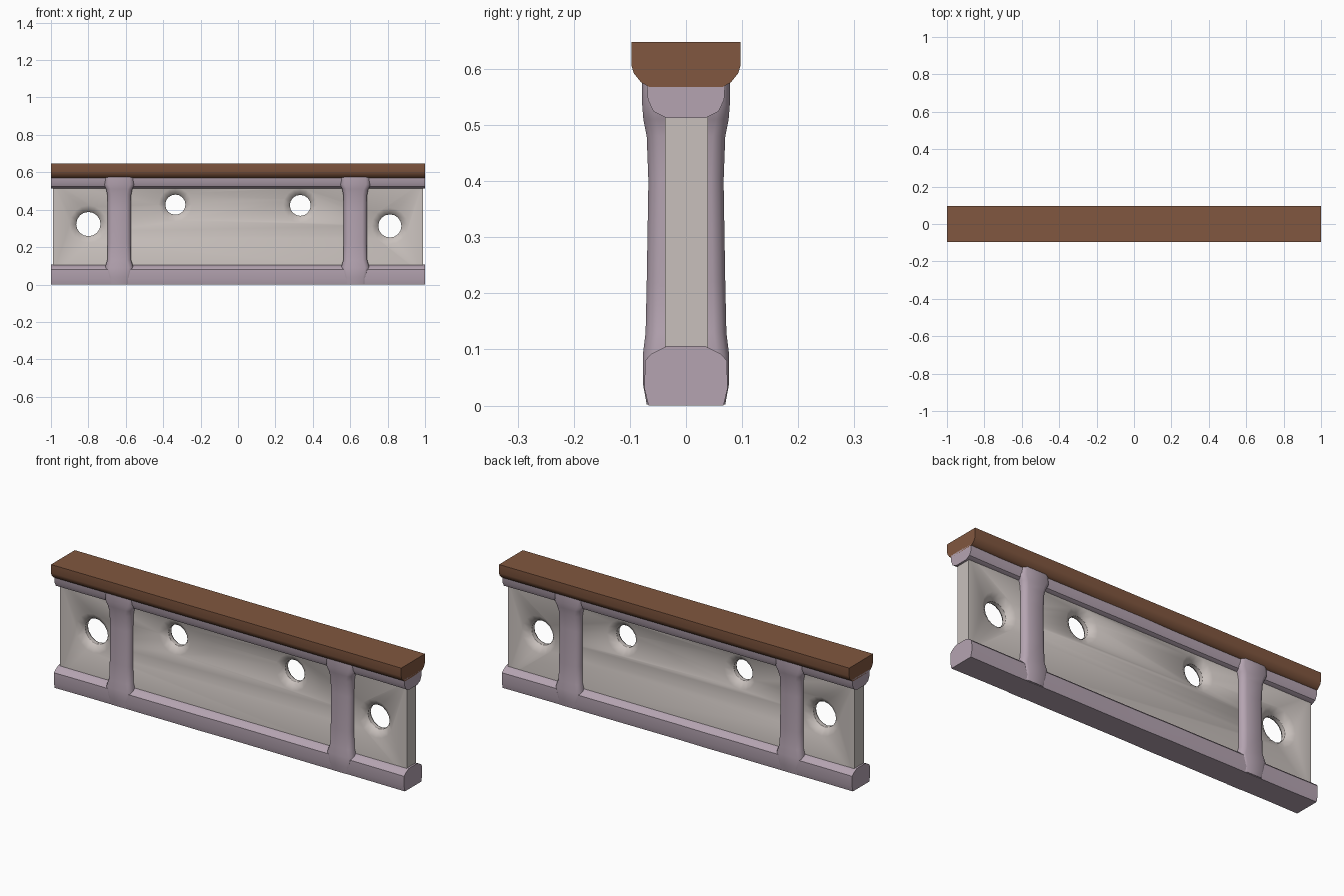
import bpy, bmesh, math, random
from mathutils import Matrix

random.seed(4)
if "Cube" in bpy.data.objects:
    bpy.data.objects.remove(bpy.data.objects["Cube"], do_unlink=True)


def material(name, rgb):
    m = bpy.data.materials.new(name)
    m.use_nodes = True
    m.diffuse_color = (*rgb, 1)
    m.node_tree.nodes["Principled BSDF"].inputs["Base Color"].default_value = (*rgb, 1)
    return m


wood = material("brown wood", (0.22, 0.095, 0.05))
trim = material("mauve stone", (0.46, 0.37, 0.44))
plaster = material("pale plaster", (0.58, 0.53, 0.505))


def loft(name, rings, mat, smooth=30):
    """Skin a closed solid through a list of matching rings of points."""
    bm = bmesh.new()
    loops = [[bm.verts.new(p) for p in ring] for ring in rings]
    n = len(loops[0])
    for a, b in zip(loops, loops[1:]):
        for i in range(n):
            j = (i + 1) % n
            bm.faces.new((a[i], a[j], b[j], b[i]))
    bm.faces.new(loops[0])
    bm.faces.new(loops[-1])
    bmesh.ops.recalc_face_normals(bm, faces=bm.faces)
    mesh = bpy.data.meshes.new(name)
    bm.to_mesh(mesh)
    bm.free()
    mesh.materials.append(mat)
    ob = bpy.data.objects.new(name, mesh)
    bpy.context.collection.objects.link(ob)
    bpy.ops.object.select_all(action='DESELECT')
    bpy.context.view_layer.objects.active = ob
    ob.select_set(True)
    bpy.ops.object.shade_smooth_by_angle(angle=math.radians(smooth))
    return ob


def beam(name, half_profile, mat, wobble):
    """Run a mirrored y-z profile along x, with slight hand-hewn unevenness."""
    profile = half_profile + [(-y, z) for y, z in reversed(half_profile)]
    rings = []
    for i in range(13):
        x = -1 + i / 6
        k = 1 - random.uniform(0, wobble) * (0 < i < 12)
        rings.append([(x, y * k, z) for y, z in profile])
    return loft(name, rings, mat)


# Long horizontal members
beam("wooden_handrail", [(0.066, 0.568), (0.08, 0.576), (0.093, 0.592),
                         (0.097, 0.605), (0.097, 0.648)], wood, 0.02)
beam("top_rail", [(0.034, 0.512), (0.058, 0.524), (0.068, 0.545), (0.07, 0.578)], trim, 0.05)
beam("bottom_rail", [(0.067, 0), (0.074, 0.03), (0.073, 0.08), (0.062, 0.092),
                     (0.034, 0.106)], trim, 0.04)

# Posts: bevelled section, flaring where they meet the rails
sections = [(0.002, 0.064, 0.07), (0.04, 0.066, 0.077), (0.09, 0.076, 0.077),
            (0.13, 0.064, 0.072), (0.22, 0.062, 0.07), (0.4, 0.062, 0.067),
            (0.48, 0.064, 0.07), (0.51, 0.07, 0.076), (0.535, 0.082, 0.078),
            (0.578, 0.078, 0.078)]
for name, cx in (("right_post", -0.635), ("left_post", 0.627)):
    rings = []
    for z, w, d in sections:
        quarter = [(w, 0.025), (w, d - 0.022), (w - 0.008, d - 0.008), (w - 0.024, d)]
        half = quarter + [(-x, y) for x, y in reversed(quarter)]
        ring = half + [(-x, -y) for x, y in half]
        rings.append([(cx + x, y, z) for x, y in ring])
    loft(name, rings, trim, 40)

# Wall panel
panel = loft("wall_panel", [[(x, -0.037, 0.05), (x, 0.039, 0.05),
                             (x, 0.039, 0.55), (x, -0.037, 0.55)]
                            for x in (-0.99, 0.99)], plaster)

# Round openings with a shallow dished surround on both faces
for hx, hz, r in ((-0.8, 0.323, 0.065), (-0.335, 0.427, 0.054),
                  (0.333, 0.423, 0.056), (0.812, 0.313, 0.062)):
    rings = []
    for y, extra in ((-0.06, 0.06), (-0.037, 0.035), (-0.022, 0.008), (-0.01, 0),
                     (0.01, 0), (0.022, 0.008), (0.039, 0.035), (0.06, 0.06)):
        rings.append([(hx + (r + extra) * math.cos(a), y, hz + (r + extra) * math.sin(a))
                      for a in (math.tau * i / 16 for i in range(16))])
    cutter = loft("hole_cutter", rings, plaster)
    cutter.hide_render = True
    mod = panel.modifiers.new("hole", 'BOOLEAN')
    mod.operation = 'DIFFERENCE'
    mod.solver = 'EXACT'
    mod.object = cutter
    bpy.ops.object.select_all(action='DESELECT')
    bpy.context.view_layer.objects.active = panel
    panel.select_set(True)
    bpy.ops.object.modifier_apply(modifier=mod.name)
    bpy.data.objects.remove(cutter, do_unlink=True)
bpy.ops.object.shade_smooth_by_angle(angle=math.radians(35))
